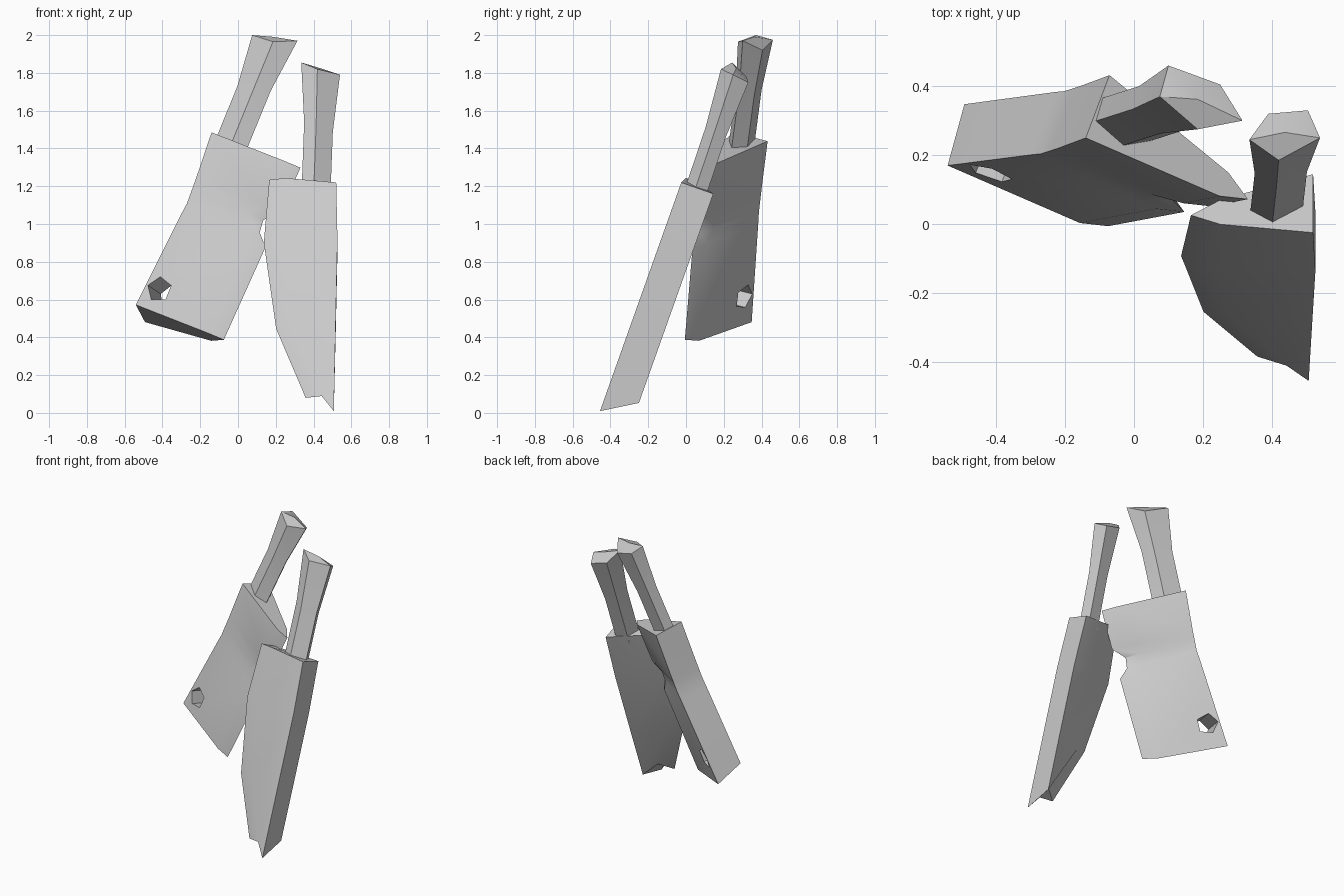
import bpy, bmesh, math
from mathutils import Vector

if "Cube" in bpy.data.objects:
    bpy.data.objects.remove(bpy.data.objects["Cube"])

steel = bpy.data.materials.new("plain grey")
steel.use_nodes = True
grey = (0.6, 0.6, 0.6, 1)
steel.diffuse_color = grey
steel.node_tree.nodes["Principled BSDF"].inputs["Base Color"].default_value = grey


def loft(name, rings, cap_rise=None):
    """Skin a list of equal rings; the last end may get a raised centre."""
    bm = bmesh.new()
    loops = [[bm.verts.new(p) for p in ring] for ring in rings]
    count = len(loops[0])
    for a, b in zip(loops, loops[1:]):
        for i in range(count):
            j = (i + 1) % count
            bm.faces.new((a[i], a[j], b[j], b[i]))
    bm.faces.new(loops[0])
    last = loops[-1]
    if cap_rise is None:
        bm.faces.new(last)
    else:
        apex = bm.verts.new(sum((v.co for v in last), Vector()) / count + cap_rise)
        for i in range(count):
            bm.faces.new((last[i], last[(i + 1) % count], apex))
    bmesh.ops.recalc_face_normals(bm, faces=bm.faces)
    mesh = bpy.data.meshes.new(name)
    bm.to_mesh(mesh)
    bm.free()
    obj = bpy.data.objects.new(name, mesh)
    bpy.context.collection.objects.link(obj)
    mesh.materials.append(steel)
    return obj


def select_only(obj):
    bpy.ops.object.select_all(action="DESELECT")
    obj.select_set(True)
    bpy.context.view_layer.objects.active = obj


def smooth(obj):
    select_only(obj)
    bpy.ops.object.shade_smooth_by_angle(angle=math.radians(30))


def make_frame(origin, along, across):
    """Return a mapping from length, width and depth on a blade to space."""
    origin = Vector(origin)
    along = Vector(along).normalized()
    across = Vector(across).normalized()
    back = along.cross(across)
    if back.y < 0:
        back.negate()
    return lambda t, w, n: origin + along * t + across * w + back * n


def blade(name, place, stations, thickness, slant):
    """Wedge blade: thick spine, bevelled cutting edge, slanted end."""
    rings = []
    for k, (spine_t, spine_w, edge_t, edge_w) in enumerate(stations):
        shift = slant if k == len(stations) - 1 else 0
        crease = edge_w - 0.085
        rings.append([
            place(spine_t, spine_w, 0),
            place(edge_t, crease, 0.015),
            place(edge_t, edge_w, 0.043),
            place(edge_t + shift / 2, crease, 0.09),
            place(spine_t + shift, spine_w, thickness),
        ])
    return loft(name, rings)


def handle(name, base, top_ring):
    """Five-sided grip, even at the bottom and flared at the end."""
    top_ring = [Vector(p) for p in top_ring]
    base = Vector(base)
    top = sum(top_ring, Vector()) / len(top_ring)
    rings = []
    for t in (-0.07, 0.5):
        centre = base.lerp(top, t) if t > 0 else base + (top - base) * t
        rings.append([centre + (p - top) * 0.74 for p in top_ring])
    smooth(loft(name, rings + [top_ring], Vector((0, 0, 0.025))))


# Cleaver blade with a chipped edge
place = make_frame((-0.14, 0.25, 1.485), (-0.4, -0.08, -0.91), (0.85, -0.405, -0.33))
outline = [(0, 0, 0.535), (0.26, 0.025, 0.535), (0.33, 0.03, 0.46),
           (0.4, 0.035, 0.47), (0.46, 0.03, 0.535), (1, 0, 0.53)]
cleaver = blade("cleaver_blade", place, [(t, s, t, e) for t, s, e in outline], 0.2, 0.05)

# Five-sided hanging hole through the cleaver
angles = [math.tau * i / 5 - 0.35 for i in range(5)]
cutter = loft("hole_cutter", [
    [place(0.878 - 0.068 * math.cos(a), 0.087 + 0.068 * math.sin(a), n) for a in angles]
    for n in (-0.2, 0.4)])
cutter.hide_render = True
cut = cleaver.modifiers.new("hole", "BOOLEAN")
cut.operation = "DIFFERENCE"
cut.solver = "EXACT"
cut.object = cutter
select_only(cleaver)
bpy.ops.object.modifier_apply(modifier=cut.name)
bpy.data.objects.remove(cutter)
smooth(cleaver)

handle("cleaver_handle", (-0.03, 0.293, 1.44), [
    (0.075, 0.37, 2), (0.1, 0.46, 1.975), (0.25, 0.405, 1.92),
    (0.315, 0.3, 1.97), (0.185, 0.275, 1.965)])

# Pointed kitchen knife leaning in front
place = make_frame((0.52, -0.025, 1.22), (-0.01, -0.335, -0.942), (-1, 0, 0))
smooth(blade("knife_blade", place, [
    (0, 0, -0.03, 0.355), (0.33, -0.01, 0.323, 0.38),
    (0.8, -0.005, 0.807, 0.31), (1.285, 0, 1.195, 0.15)], 0.18, -0.11))

handle("knife_handle", (0.415, 0.06, 1.19), [
    (0.335, 0.245, 1.855), (0.39, 0.32, 1.78), (0.505, 0.33, 1.75),
    (0.54, 0.25, 1.79), (0.42, 0.185, 1.82)])
